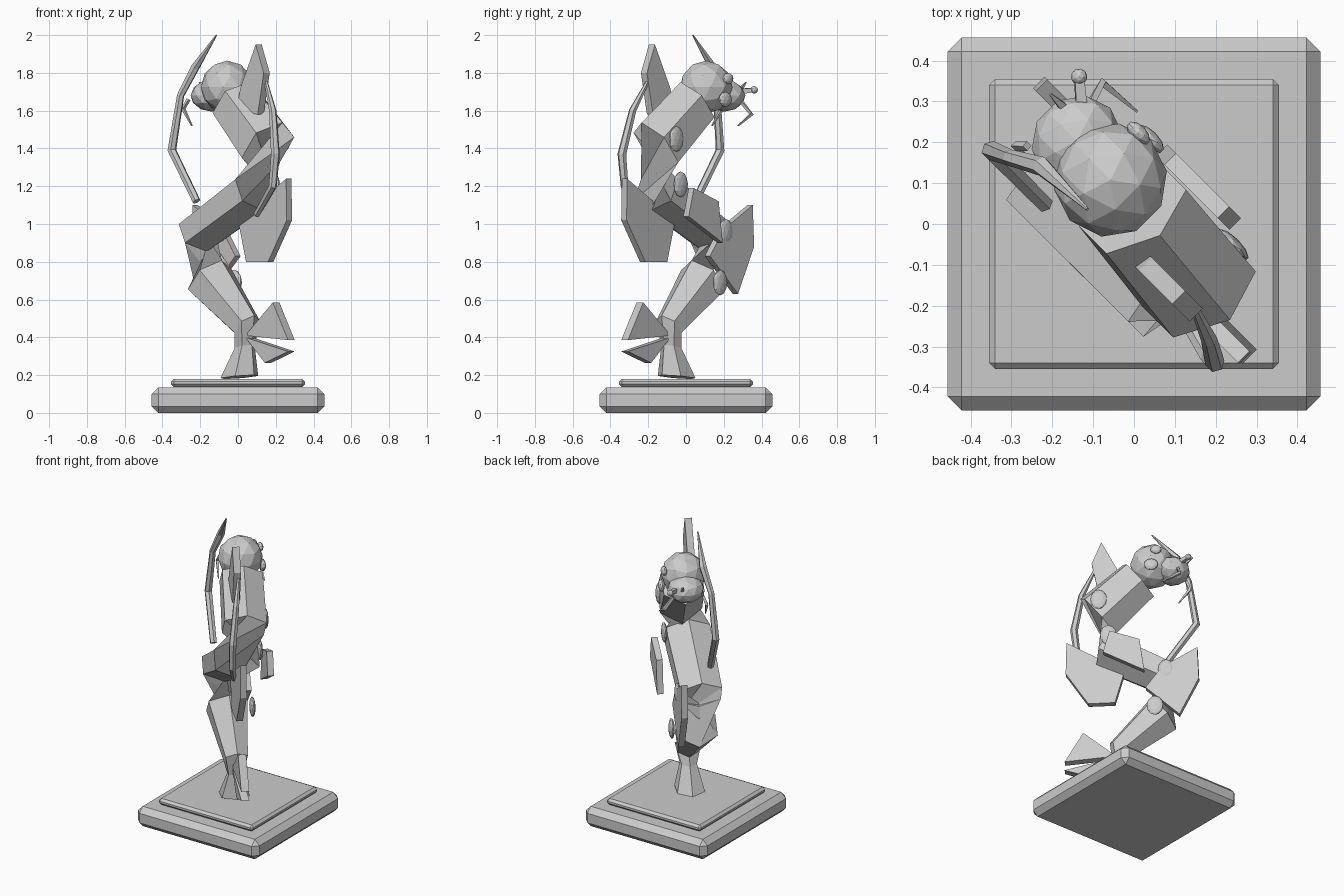
import bpy, bmesh, math
from mathutils import Vector, Matrix

if "Cube" in bpy.data.objects:
    bpy.data.objects.remove(bpy.data.objects["Cube"], do_unlink=True)

GREY = (0.6, 0.6, 0.6, 1)
stone = bpy.data.materials.new("grey_stone")
stone.use_nodes = True
stone.diffuse_color = GREY
stone.node_tree.nodes["Principled BSDF"].inputs["Base Color"].default_value = GREY

# Fish frame: s runs forward, t sideways, both turned 45 degrees to the plinth
R = math.sqrt(0.5)
FISH = Matrix(((-R, R, 0, 0), (R, R, 0, 0), (0, 0, 1, 0), (0, 0, 0, 1)))


def finish(name, bm, matrix=FISH):
    bm.transform(matrix)
    bmesh.ops.recalc_face_normals(bm, faces=bm.faces)
    mesh = bpy.data.meshes.new(name)
    bm.to_mesh(mesh)
    bm.free()
    mesh.materials.append(stone)
    ob = bpy.data.objects.new(name, mesh)
    bpy.context.collection.objects.link(ob)


def slab(name, half, low, high, bevel):
    bm = bmesh.new()
    bmesh.ops.create_cube(bm, size=1)
    bm.transform(Matrix.Translation((0, 0, (low + high) / 2))
                 @ Matrix.Diagonal((half * 2, half * 2, high - low, 1)))
    bmesh.ops.bevel(bm, geom=bm.edges[:], offset=bevel, segments=1, affect='EDGES')
    finish(name, bm, Matrix.Identity(4))


def ball(name, centre, size):
    bm = bmesh.new()
    bmesh.ops.create_icosphere(bm, subdivisions=2, radius=1)
    bm.transform(Matrix.Translation(centre) @ Matrix.Diagonal((*size, 1)))
    finish(name, bm)


def plate(name, outline, t, thick):
    """Flat fin with its outline in the s-z plane."""
    bm = bmesh.new()
    face = bm.faces.new([bm.verts.new((s, t - thick / 2, z)) for s, z in outline])
    new = bmesh.ops.extrude_face_region(bm, geom=[face])["geom"]
    bmesh.ops.translate(bm, vec=(0, thick, 0),
                        verts=[v for v in new if isinstance(v, bmesh.types.BMVert)])
    finish(name, bm)


def loft(name, rings, sides, twisted):
    """Skin rings of (centre, direction, half height, half width).
    A twisted skin half-turns wherever the path doubles back."""
    bm = bmesh.new()
    loops = []
    for centre, direction, high, wide in rings:
        d = Vector(direction).normalized()
        flip = -1 if twisted and d.x > 0 else 1
        axis = Vector((0, flip, 0))
        side = (axis - d * axis.dot(d)).normalized()
        up = side.cross(d)
        turns = [math.tau * (i + 0.5) / sides for i in range(sides)]
        loops.append([bm.verts.new(Vector(centre) + up * high * math.sin(a)
                                   + side * wide * math.cos(a)) for a in turns])
    for a, b in zip(loops, loops[1:]):
        for i in range(sides):
            j = (i + 1) % sides
            bm.faces.new((a[i], a[j], b[j], b[i]))
    bm.faces.new(loops[0])
    bm.faces.new(loops[-1])
    finish(name, bm)


def rod(name, points, radii, sides=6):
    pts = [Vector(p) for p in points]
    rings = []
    for i, p in enumerate(pts):
        d = pts[min(i + 1, len(pts) - 1)] - pts[max(i - 1, 0)]
        rings.append((p, d, radii[i], radii[i]))
    loft(name, rings, sides, False)


# Plinth
slab("plinth_base", 0.457, 0.0, 0.135, 0.035)
slab("plinth_top", 0.355, 0.137, 0.18, 0.015)

# Body, folded in an S with twisted bends
neck, belly, tail = (-0.27, -0.05, -0.22), (0.45, 0, -0.21), (-0.28, 0, -0.24)
loft("body", [
    ((0.03, 0.025, 1.635), neck, 0.15, 0.145),
    ((-0.225, 0.0, 1.405), neck, 0.17, 0.15),
    ((-0.185, -0.04, 1.18), belly, 0.125, 0.16),
    ((0.24, -0.05, 0.95), belly, 0.11, 0.15),
    ((0.17, -0.04, 0.705), tail, 0.135, 0.14),
    ((-0.10, -0.03, 0.455), tail, 0.08, 0.08),
    ((-0.08, -0.03, 0.35), (-0.1, 0, -0.5), 0.055, 0.055),
    ((-0.04, -0.03, 0.19), (-0.05, 0, -0.5), 0.11, 0.1),
], 6, True)

# Head and face
ball("head", (0.117, 0.035, 1.725), (0.14, 0.14, 0.14))
ball("snout", (0.243, 0.045, 1.68), (0.108, 0.115, 0.085))
ball("eye", (0.15, 0.165, 1.77), (0.035, 0.02, 0.03))
ball("gill_cover", (0.12, 0.175, 1.66), (0.045, 0.02, 0.04))
ball("nose_knob", (0.35, 0.16, 1.71), (0.02, 0.02, 0.02))
rod("nose_stalk", [(0.28, 0.1, 1.7), (0.35, 0.16, 1.71)], [0.02, 0.016], 4)
rod("nose_spike", [(0.3, 0.08, 1.69), (0.37, 0.08, 1.75)], [0.02, 0.004], 4)
rod("left_barbel", [(0.28, 0.12, 1.66), (0.3, 0.19, 1.58), (0.19, 0.2, 1.52)],
    [0.012, 0.012, 0.004], 4)
rod("right_barbel", [(0.32, -0.05, 1.66), (0.34, -0.07, 1.61), (0.27, -0.075, 1.52)],
    [0.012, 0.012, 0.004], 4)

# Long streamers
rod("front_streamer", [(0.106, -0.055, 2.0), (0.26, -0.06, 1.83), (0.33, -0.1, 1.68),
                       (0.375, -0.12, 1.39), (0.19, -0.12, 1.12)],
    [0.004, 0.024, 0.02, 0.024, 0.022])
rod("back_streamer", [(-0.25, -0.04, 1.75), (-0.33, -0.07, 1.6), (-0.38, -0.1, 1.37),
                      (-0.36, -0.1, 1.2), (-0.2, -0.06, 1.05)],
    [0.01, 0.02, 0.024, 0.022, 0.018])

# Fins
plate("dorsal_fin", [(-0.205, 1.95), (-0.265, 1.8), (-0.22, 1.58),
                     (-0.06, 1.6), (-0.09, 1.72)], -0.05, 0.045)
plate("rear_fin", [(-0.42, 1.24), (-0.425, 1.02), (-0.285, 0.8),
                   (-0.12, 0.8), (-0.06, 1.02)], -0.04, 0.04)
plate("pectoral_fin", [(-0.175, 1.04), (-0.135, 1.19), (0.05, 1.12),
                       (0.08, 0.9)], 0.175, 0.04)
plate("pelvic_fin", [(0.4, 1.1), (0.41, 0.88), (0.29, 0.63),
                     (0.08, 0.83), (0.18, 0.97)], 0.08, 0.04)
plate("upper_tail_fin", [(-0.11, 0.41), (-0.315, 0.585), (-0.43, 0.385)], -0.03, 0.05)
plate("lower_tail_fin", [(-0.11, 0.4), (-0.43, 0.325), (-0.255, 0.265)], -0.03, 0.05)

# Round scales along the flank
for i, (s, t, z) in enumerate([(-0.207, 0.135, 1.45), (-0.15, 0.11, 1.21),
                               (0.207, 0.09, 0.96), (0.14, 0.115, 0.69)]):
    ball(f"round_scale_{i + 1}", (s, t, z), (0.052, 0.018, 0.068))
